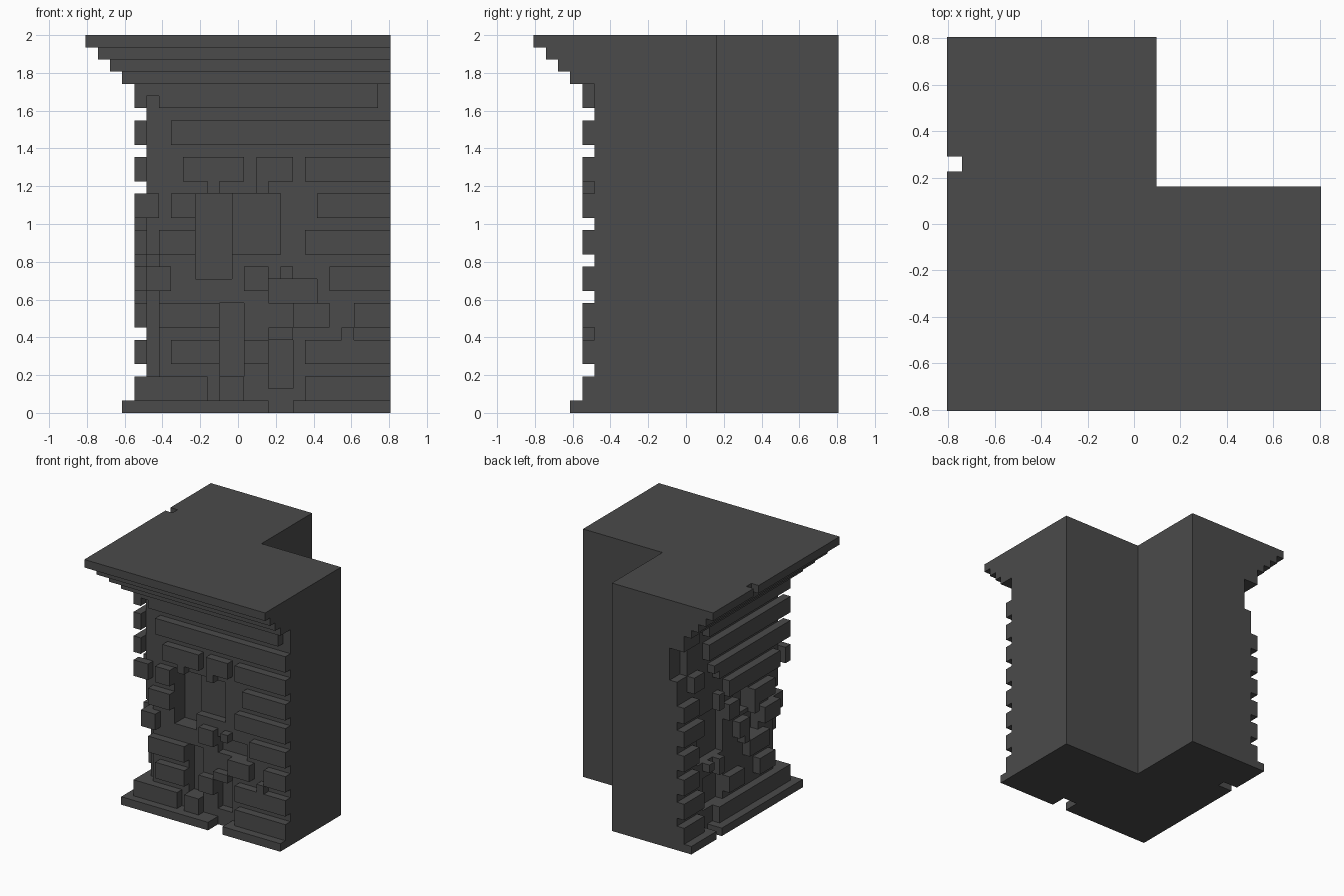
import bpy, bmesh

cube = bpy.data.objects.get("Cube")
if cube:
    bpy.data.objects.remove(cube)

U = 2 / 31          # one block
N = 25              # blocks along each side

stone = bpy.data.materials.new("dark_grey_stone")
stone.use_nodes = True
col = (0.07, 0.07, 0.07, 1)
stone.diffuse_color = col
stone.node_tree.nodes["Principled BSDF"].inputs["Base Color"].default_value = col


def pos(i, j, k):
    return ((i - N / 2) * U, (j - N / 2) * U, k * U)


def add_prism(bm, outline, k0, k1):
    """Vertical prism from a counter-clockwise outline in block units."""
    low = [bm.verts.new(pos(i, j, k0)) for i, j in outline]
    high = [bm.verts.new(pos(i, j, k1)) for i, j in outline]
    bm.faces.new(low[::-1])
    bm.faces.new(high)
    n = len(outline)
    for a in range(n):
        b = (a + 1) % n
        bm.faces.new((low[a], low[b], high[b], high[a]))


def make(name, prisms):
    bm = bmesh.new()
    for p in prisms:
        add_prism(bm, *p)
    mesh = bpy.data.meshes.new(name)
    bm.to_mesh(mesh)
    bm.free()
    mesh.materials.append(stone)
    obj = bpy.data.objects.new(name, mesh)
    bpy.context.collection.objects.link(obj)
    return obj


def rect(i0, i1, j0, j1):
    return [(i0, j0), (i1, j0), (i1, j1), (i0, j1)]


def corner_plan(o, notch=()):
    """L-shaped plan whose two outer sides sit o blocks in."""
    return [(o, o), (N, o), (N, 15), (14, 15), (14, N), (o, N), *notch]


# Solid L-shaped wall
wall = make("corner_wall", [(corner_plan(5), 0, 27)])

# Stepped cornice, with a chip in the top slab
for step, o in enumerate((3, 2, 1)):
    make(f"cornice_step_{step + 1}", [(corner_plan(o), 27 + step, 28 + step)])
chip = [(0, 17), (1, 17), (1, 16), (0, 16)]
make("cornice_top_slab", [(corner_plan(0, chip), 30, 31)])

# Plinth with a gap on each side
make("front_plinth", [(rect(a, b, 3, 5), 0, 1) for a, b in ((3, 15), (17, N))])
make("side_plinth", [(rect(3, 5, a, b), 0, 1) for a, b in ((5, 19), (20, N))])

# Broken stone courses, each two blocks high: start and end of every run
front_runs = {
    25: [(6, 24)],
    22: [(7, N)],
    19: [(8, 13), (14, 17), (18, N)],
    16: [(4, 6), (7, 9), (19, N)],
    13: [(6, 9), (18, N)],
    10: [(5, 7), (13, 15), (20, N)],
    7: [(6, 11), (17, 20), (22, N)],
    4: [(7, 11), (13, 15), (18, N)],
    1: [(4, 10), (11, 13), (18, N)],
}
side_runs = {
    25: [(4, 20), (22, N)],
    22: [(4, 20)],
    19: [(4, 18), (21, 23)],
    16: [(6, 16), (22, N)],
    13: [(7, 11), (14, 16), (21, N)],
    10: [(6, 9), (12, 14), (22, N)],
    7: [(8, 12), (17, 18), (22, N)],
    4: [(7, 10), (13, 16), (21, N)],
    1: [(5, 18), (21, N)],
}
for k, runs in front_runs.items():
    make(f"front_course_{k}", [(rect(a, b, 4, 5), k, k + 2) for a, b in runs])
for k, runs in side_runs.items():
    make(f"side_course_{k}", [(rect(4, 5, a, b), k, k + 2) for a, b in runs])

# Loose stones left standing between the courses
make("front_loose_stones", [(rect(a, b, 4, 5), k, k + h) for a, b, k, h in
                            ((5, 6, 26, 1), (14, 15, 18, 1), (10, 11, 18, 1),
                             (16, 17, 11, 1), (21, 22, 5, 2), (15, 17, 6, 1))])
make("side_loose_stones", [(rect(4, 5, a, b), k, k + h) for a, b, k, h in
                           ((17, 18, 15, 2), (12, 13, 9, 1), (10, 11, 12, 1),
                            (19, 20, 8, 1), (18, 19, 20, 1))])

# Worn hollows cut into the wall: run, height range, depth
front_pits = [(9, 12, 11, 18, 2), (12, 16, 13, 18, 1), (15, 19, 9, 11, 1),
              (11, 13, 3, 9, 1), (15, 17, 2, 6, 1)]
side_pits = [(16, 21, 9, 15, 1), (11, 14, 12.5, 16, 1), (9, 12, 9, 12, 1),
             (16, 20, 3, 7, 1), (23, 26, 21, 25, 1)]
cuts = [(rect(a, b, 2, 5 + d), k0, k1) for a, b, k0, k1, d in front_pits]
cuts += [(rect(2, 5 + d, a, b), k0, k1) for a, b, k0, k1, d in side_pits]
cuts += [(rect(2, 6, 2, 6), 3, 10), (rect(2, 6, 2, 7), 12, 13)]
cutter = make("hollow_cutter", cuts)
cutter.hide_render = True
cutter.hide_viewport = True
cutter.display_type = 'WIRE'
worn = wall.modifiers.new("worn_hollows", 'BOOLEAN')
worn.operation = 'DIFFERENCE'
worn.object = cutter
worn.solver = 'EXACT'
worn.use_self = True
